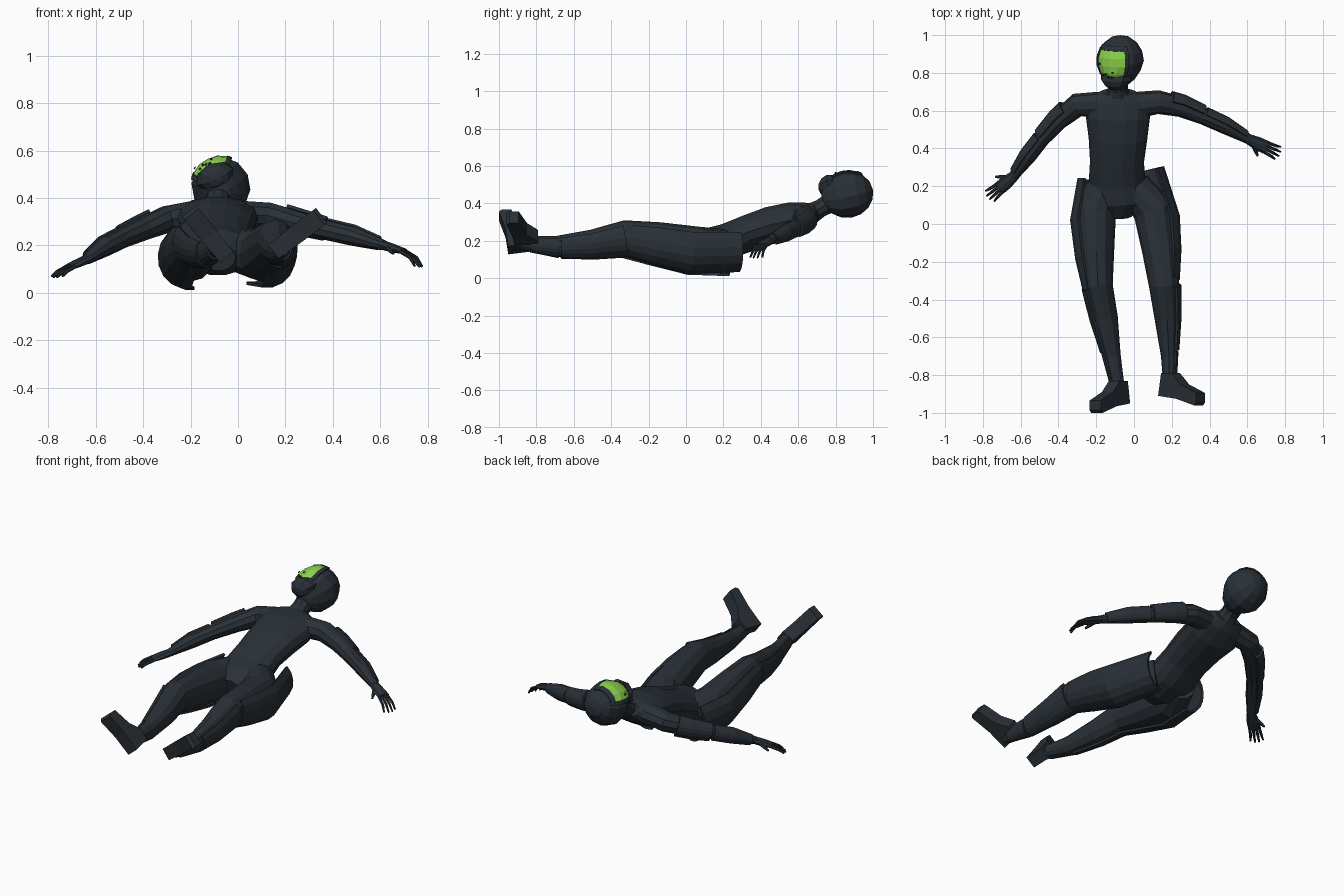
import bpy, bmesh, math, random
from mathutils import Vector, Matrix

if "Cube" in bpy.data.objects:
    bpy.data.objects.remove(bpy.data.objects["Cube"])

random.seed(4)
Z = Vector((0, 0, 1))

def material(name, rgb):
    m = bpy.data.materials.new(name)
    m.diffuse_color = (*rgb, 1)
    m.use_nodes = True
    m.node_tree.nodes["Principled BSDF"].inputs["Base Color"].default_value = m.diffuse_color
    return m

SUIT = material("dark slate", (0.022, 0.030, 0.038))
GREEN = material("visor green", (0.26, 0.66, 0.075))

def finish(bm, name, mat=SUIT):
    bmesh.ops.recalc_face_normals(bm, faces=bm.faces[:])
    me = bpy.data.meshes.new(name)
    bm.to_mesh(me)
    bm.free()
    me.materials.append(mat)
    ob = bpy.data.objects.new(name, me)
    bpy.context.collection.objects.link(ob)
    return ob

def loft(name, sections, sides=12, arc=None, thick=0.014):
    """Elliptical sections (x, y, z, half width, half height) joined along a path.
    With an arc (degrees) it becomes an open curved plate."""
    bm = bmesh.new()
    pts = [Vector(s[:3]) for s in sections]
    rings = []
    for i, s in enumerate(sections):
        t = (pts[min(i + 1, len(pts) - 1)] - pts[max(i - 1, 0)]).normalized()
        u = t.cross(Z).normalized()
        v = u.cross(t)
        if arc:
            angs = [math.radians(arc[0] + (arc[1] - arc[0]) * k / 7) for k in range(8)]
        else:
            angs = [2 * math.pi * k / sides for k in range(sides)]
        rings.append([bm.verts.new(pts[i] + u * s[3] * math.cos(a) + v * s[4] * math.sin(a))
                      for a in angs])
    n = len(rings[0])
    for r, q in zip(rings, rings[1:]):
        for k in range(n - 1 if arc else n):
            j = (k + 1) % n
            bm.faces.new((r[k], r[j], q[j], q[k]))
    if arc:
        # thicken into a shell
        bmesh.ops.recalc_face_normals(bm, faces=bm.faces[:])
        bmesh.ops.solidify(bm, geom=bm.faces[:], thickness=thick)
    else:
        bm.faces.new(rings[0])
        bm.faces.new(rings[-1])
    return finish(bm, name)

def plate(name, sections, side, a0, a1, grow=0.0):
    arc = (a0, a1) if side < 0 else (180 - a0, 180 - a1)
    loft(name, [(*s[:3], s[3] + grow, s[4] + grow) for s in sections], arc=arc)

# torso and neck
loft("torso", [(-.08, .04, .15, .07, .06), (-.083, .12, .17, .155, .10), (-.09, .22, .195, .15, .10),
               (-.09, .33, .245, .143, .095), (-.085, .45, .285, .155, .10),
               (-.085, .57, .312, .17, .098), (-.085, .66, .34, .17, .07),
               (-.085, .70, .36, .09, .045)], 14)
loft("neck", [(-.085, .66, .34, .075, .06), (-.085, .72, .375, .052, .05), (-.08, .82, .43, .055, .06)], 10)

# legs: hip to heel
LEGS = {
    -1: [(-.16, .20, .175, .09, .09), (-.205, .07, .16, .11, .115), (-.20, -.15, .19, .095, .11),
         (-.19, -.33, .215, .078, .095), (-.155, -.50, .185, .07, .075),
         (-.115, -.70, .17, .045, .055), (-.09, -.83, .185, .036, .04), (-.08, -.90, .19, .034, .036)],
    1: [(.0, .20, .175, .09, .09), (.105, .07, .16, .11, .115), (.14, -.15, .19, .095, .11),
        (.16, -.33, .215, .08, .095), (.175, -.50, .185, .066, .075),
        (.185, -.70, .17, .042, .055), (.187, -.83, .185, .034, .04), (.185, -.88, .19, .034, .036)],
}
HIP_PLATES = {
    -1: [(-.20, .235, .143, .10, .134), (-.218, .02, .15, .121, .134), (-.20, -.18, .187, .112, .12),
         (-.188, -.35, .21, .084, .098)],
    1: [(.055, .28, .155, .108, .124), (.12, .02, .15, .126, .13), (.145, -.15, .183, .108, .118),
        (.16, -.30, .21, .084, .1)],
}
# arms: shoulder to wrist
ARMS = {
    -1: [(-.19, .63, .33, .07, .06), (-.30, .63, .31, .063, .058), (-.40, .55, .27, .052, .05),
         (-.49, .45, .23, .043, .043), (-.56, .36, .195, .043, .042), (-.64, .25, .14, .026, .022)],
    1: [(.02, .63, .33, .07, .06), (.13, .645, .325, .063, .058), (.25, .62, .295, .054, .05),
        (.37, .57, .265, .045, .043), (.48, .52, .24, .043, .042), (.615, .445, .2, .026, .022)],
}
# wrist, knuckles, finger droop
HANDS = {-1: ((-.64, .25, .14), (-.712, .19, .108), .35),
         1: ((.615, .445, .2), (.70, .405, .175), 1.0)}

def lerp(a, b, f):
    return tuple(x + (y - x) * f for x, y in zip(a, b))

for s, tag in ((-1, "left"), (1, "right")):
    leg, arm = LEGS[s], ARMS[s]
    loft(tag + "_leg", leg)
    loft(tag + "_arm", arm, 10)
    # armour plates on the outer and rear side of each limb
    plate(tag + "_thigh_plate", HIP_PLATES[s], s, -100, 48)
    plate(tag + "_shin_plate", [leg[3], leg[4], lerp(leg[4], leg[5], .85)], s, -95, 40, .011)
    plate(tag + "_ankle_plate", [lerp(leg[4], leg[5], .88), leg[6]], s, -90, 40, .007)
    plate(tag + "_upper_arm_plate", [lerp(arm[1], arm[2], .5), arm[2], lerp(arm[2], arm[3], .9)], s, -60, 75, .014)
    plate(tag + "_forearm_plate", [arm[3], arm[4], lerp(arm[4], arm[5], .8)], s, -60, 75, .008)

    # foot: side profile (along the sole, y) widened across
    d = Vector((-.62, 0, .76)) if s < 0 else Vector((.8, 0, .6))
    across = d.cross(Vector((0, 1, 0)))
    heel = Vector((-.06, 0, .165)) if s < 0 else Vector((.165, 0, .185))
    dy = 0 if s < 0 else .04
    prof = [(-.02, -.95), (.1, -.965), (.22, -1.0), (.235, -.985), (.235, -.935), (.13, -.89),
            (.07, -.83), (.0, -.83)]
    bm = bmesh.new()
    rows = [[bm.verts.new(heel + d * a + Vector((0, y + dy, 0)) + across * w * (.036 + .03 * min(max(a, 0), .12)))
             for a, y in prof] for w in (-1, 1)]
    bm.faces.new(rows[0])
    bm.faces.new(rows[1])
    for k in range(len(prof)):
        j = (k + 1) % len(prof)
        bm.faces.new((rows[0][k], rows[0][j], rows[1][j], rows[1][k]))
    finish(bm, tag + "_foot")

    # hand: palm, four fingers and a thumb
    w, k, droop = HANDS[s]
    w, k = Vector(w), Vector(k)
    t = (k - w).normalized()
    u = t.cross(Z).normalized()
    mid = w.lerp(k, .5)
    loft(tag + "_palm", [(*(w - t * .02), .026, .022), (*mid, .036, .018), (*k, .036, .013)], 8)
    for f in range(4):
        o = u * (f - 1.5) * .017
        a = k + o - t * .01
        b = k + o * 1.2 + t * .045 - Z * .015 * droop
        c = k + o * 1.4 + t * (.088 - .012 * abs(f - 1.5)) - Z * .045 * droop
        loft(f"{tag}_finger_{f + 1}", [(*a, .009, .009), (*b, .008, .008), (*c, .005, .005)], 6)
    a, b = w + t * .025 + u * .015, w + t * .075 + u * .06 - Z * .015
    loft(tag + "_thumb", [(*a, .014, .012), (*a.lerp(b, .6), .01, .01), (*b, .006, .006)], 6)

# head axes: face direction, crown direction, sideways
face = Vector((-.42, -.16, .9)).normalized()
crown = Vector((.02, 1, .12))
crown = (crown - face * crown.dot(face)).normalized()
wide = face.cross(crown)
FRAME = Matrix((wide, face, crown)).transposed().to_4x4()
FRAME.translation = Vector((-.072, .862, .448))

def skull(az, el, k=1.0):
    """Point on the helmet, narrowing toward the chin and flattened over the face."""
    z = math.sin(el)
    n = 1 + .25 * min(z, 0)
    return FRAME @ Vector((.124 * k * n * math.cos(el) * math.sin(az),
                           min(.128 * k * math.cos(el) * math.cos(az), .122 * k), .14 * k * z))

def patch(name, az, el, k, mat, steps=4, thick=0.008):
    bm = bmesh.new()
    az0, az1, el0, el1 = map(math.radians, (*az, *el))
    g = [[bm.verts.new(skull(az0 + (az1 - az0) * i / steps, el0 + (el1 - el0) * j / steps, k))
          for i in range(steps + 1)] for j in range(steps + 1)]
    for j in range(steps):
        for i in range(steps):
            bm.faces.new((g[j][i], g[j][i + 1], g[j + 1][i + 1], g[j + 1][i]))
    bmesh.ops.recalc_face_normals(bm, faces=bm.faces[:])
    bmesh.ops.solidify(bm, geom=bm.faces[:], thickness=thick)
    finish(bm, name, mat)

# helmet
bm = bmesh.new()
bmesh.ops.create_uvsphere(bm, u_segments=12, v_segments=8, radius=1)
for v in bm.verts:
    v.co = skull(math.atan2(v.co.x, v.co.y), math.asin(max(-1, min(1, v.co.z))))
finish(bm, "helmet")

# jaw guard: low, angular muzzle tapering to the chin
bm = bmesh.new()
bmesh.ops.create_uvsphere(bm, u_segments=8, v_segments=6, radius=1)
for v in bm.verts:
    taper = 1 + .35 * v.co.z
    v.co = FRAME @ Vector((v.co.x * .085 * taper, .062 + v.co.y * .062, -.092 + v.co.z * .055))
finish(bm, "jaw_guard")

# visor with raised rims and dark specks
patch("visor", (-37, 41), (-38, 30), 1.03, GREEN)
patch("brow_rim", (-46, 50), (30, 42), 1.05, SUIT)
patch("chin_rim", (-44, 50), (-50, -38), 1.08, SUIT)
patch("left_rim", (41, 52), (-44, 34), 1.06, SUIT)
patch("right_rim", (-47, -37), (-44, 34), 1.05, SUIT)
for i in range(7):
    a, e = random.uniform(-10, 34), random.uniform(-32, 8)
    patch(f"visor_speck_{i + 1}", (a - 2.5, a + 2.5), (e - 2, e + 2), 1.06, SUIT, 1, 0.004)
